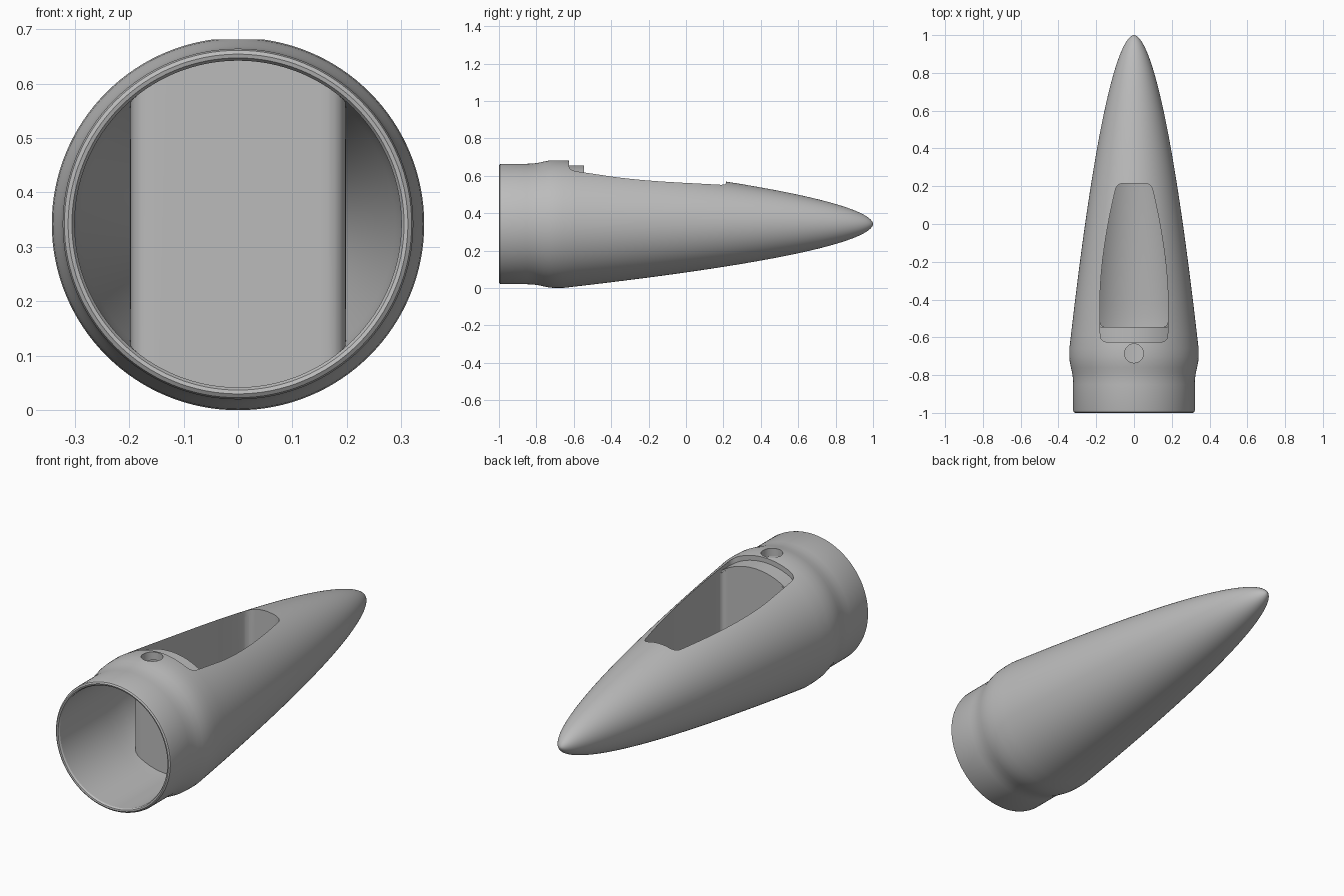
import bpy
import bmesh
import math
from mathutils import Vector, Matrix

cube = bpy.data.objects.get("Cube")
if cube:
    bpy.data.objects.remove(cube, do_unlink=True)

AXIS_Z = 0.342
SHOULDER_Y = -0.66
R_MAX = 0.342
R_BORE = 0.30
WALL = 0.022
END_Y = -0.545

grey = bpy.data.materials.new("plain grey")
grey.use_nodes = True
colour = (0.5, 0.5, 0.5, 1)
grey.diffuse_color = colour
grey.node_tree.nodes["Principled BSDF"].inputs["Base Color"].default_value = colour


def finish(bm, name):
    bmesh.ops.remove_doubles(bm, verts=bm.verts, dist=1e-5)
    bmesh.ops.recalc_face_normals(bm, faces=bm.faces)
    mesh = bpy.data.meshes.new(name)
    bm.to_mesh(mesh)
    bm.free()
    mesh.materials.append(grey)
    obj = bpy.data.objects.new(name, mesh)
    bpy.context.collection.objects.link(obj)
    return obj


def lathe(name, profile, steps=128):
    """Turn (y, radius) points around the long axis."""
    bm = bmesh.new()
    verts = [bm.verts.new((r, y, AXIS_Z)) for y, r in profile]
    edges = [bm.edges.new(pair) for pair in zip(verts, verts[1:])]
    if profile[0][1] > 0 or profile[-1][1] > 0:
        edges.append(bm.edges.new((verts[-1], verts[0])))
    bmesh.ops.spin(bm, geom=verts + edges, cent=(0, 0, AXIS_Z), axis=(0, 1, 0),
                   angle=2 * math.pi, steps=steps)
    return finish(bm, name)


def prism(name, outline, z0, z1):
    bm = bmesh.new()
    face = bm.faces.new([bm.verts.new((x, y, z0)) for x, y in outline])
    top = bmesh.ops.extrude_face_region(bm, geom=[face])["geom"]
    bmesh.ops.translate(bm, vec=(0, 0, z1 - z0),
                        verts=[v for v in top if isinstance(v, bmesh.types.BMVert)])
    return finish(bm, name)


def boolean(obj, cutter, operation="DIFFERENCE"):
    mod = obj.modifiers.new("cut", "BOOLEAN")
    mod.operation = operation
    mod.solver = "EXACT"
    mod.object = cutter
    bpy.context.view_layer.objects.active = obj
    bpy.ops.object.modifier_apply(modifier=mod.name)
    bpy.data.objects.remove(cutter, do_unlink=True)


def corner(a, b, c, radius, n=6):
    """Round the corner b of the path a-b-c."""
    a, b, c = Vector(a), Vector(b), Vector(c)
    p = b + (a - b).normalized() * radius
    q = b + (c - b).normalized() * radius
    pts = []
    for i in range(n + 1):
        t = i / n
        pts.append(tuple(p * (1 - t) ** 2 + b * 2 * t * (1 - t) + q * t * t))
    return pts


def half_width(y):
    """Window half width, widest near the base and narrowing to the tip."""
    u = (y + 0.4) / 0.6
    return 0.18 - (0.086 * u ** 1.7 if u > 0 else 0.012 * u * u)


def outline(y0, y1, offset, radius):
    """Closed window outline, mirrored about x = 0."""
    w0, w1 = half_width(y0) + offset, half_width(y1) + offset
    y0, y1 = y0 - offset, y1 + offset
    half = corner((0, y0), (w0, y0), (w0, y0 + 1), radius)
    lo, hi = y0 + radius, y1 - 0.045
    for i in range(1, 24):
        y = lo + (hi - lo) * i / 24
        half.append((half_width(y) + offset, y))
    half += corner((half_width(hi) + offset, hi), (w1, y1), (0, y1), 0.035)
    return half + [(-x, y) for x, y in reversed(half)]


def nose(y):
    return R_MAX * max(0, (1 - y) / (1 - SHOULDER_Y)) ** 0.55


# Body of revolution: hollow shell with a socket collar
nose_ys = [1 - (1 - SHOULDER_Y) * (i / 48) ** 2 for i in range(49)]
outer = [(y, nose(y)) for y in nose_ys]
collar = [(-0.70, 0.342), (-0.73, 0.340), (-0.76, 0.334), (-0.79, 0.327),
          (-0.82, 0.323), (-0.85, 0.322), (-0.985, 0.322), (-0.995, 0.319),
          (-1.0, 0.312), (-0.998, 0.305), (-0.99, R_BORE)]
inner = [(y - 0.03, min(R_BORE, max(0, nose(y) - WALL)))
         for y in reversed(nose_ys) if nose(y) > WALL + 0.01]
inner.append((inner[-1][0] + 0.006, 0))
shell = lathe("nose_shell", outer + collar + inner)

# Window opening, recessed lip and round hole
boolean(shell, prism("window_cutter", outline(END_Y, 0.215, 0, 0.006), AXIS_Z, 0.8))
lip = prism("lip_cutter", outline(-0.625, -0.3, 0, 0.04), AXIS_Z + 0.1, 0.8)
boolean(lip, lathe("lip_core", [(-0.9, 0), (-0.9, 0.314), (0, 0.314), (0, 0)]))
boolean(shell, lip)
bm = bmesh.new()
bmesh.ops.create_cone(bm, cap_ends=True, segments=48, radius1=0.05, radius2=0.05, depth=0.3,
                      matrix=Matrix.Translation((0, -0.685, 0.7)))
boolean(shell, finish(bm, "hole_cutter"))

# Walled bay below the window, trimmed to sit inside the shell
bay = prism("bay_wall", outline(END_Y, 0.215, 0.018, 0.045), -0.1, 0.8)
boolean(bay, prism("bay_void", outline(END_Y, 0.215, 0, 0.03), -0.2, 0.9))
trim = [(y, min(0.306, max(0, nose(y) - 0.008))) for y in nose_ys if y < 0.9]
boolean(bay, lathe("bay_trim", [(0.9, 0)] + trim + [(SHOULDER_Y, 0)]), "INTERSECT")

# Smooth curved surfaces, sharp cut edges
for obj in (shell, bay):
    bpy.ops.object.select_all(action="DESELECT")
    obj.select_set(True)
    bpy.context.view_layer.objects.active = obj
    bpy.ops.object.shade_smooth_by_angle(angle=math.radians(30))
